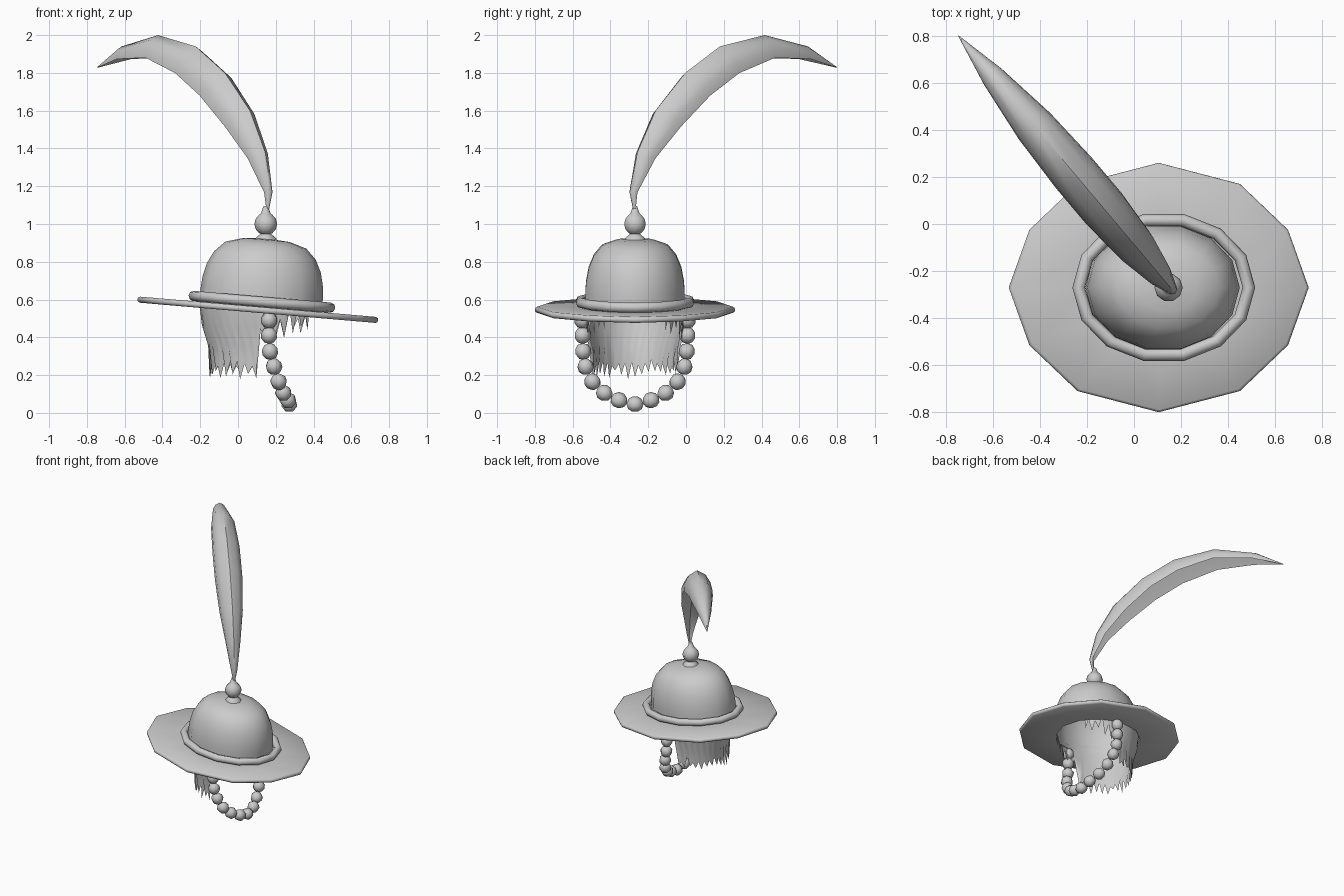
import bpy, bmesh, math, random
from mathutils import Vector, Matrix

if "Cube" in bpy.data.objects:
    bpy.data.objects.remove(bpy.data.objects["Cube"])

random.seed(4)
gray = bpy.data.materials.new("plain_gray")
gray.diffuse_color = (0.6, 0.6, 0.6, 1)
gray.use_nodes = True
gray.node_tree.nodes["Principled BSDF"].inputs["Base Color"].default_value = gray.diffuse_color

CX, CY = 0.115, -0.27
# the whole hat leans down toward +x
TILT = Matrix.Translation((CX, CY, 0.545)) @ Matrix.Rotation(math.radians(4.9), 4, 'Y')


def finish(name, bm, angle=50, matrix=None, normals=True):
    if matrix:
        bm.transform(matrix)
    if normals:
        bmesh.ops.recalc_face_normals(bm, faces=bm.faces)
    mesh = bpy.data.meshes.new(name)
    bm.to_mesh(mesh)
    bm.free()
    mesh.materials.append(gray)
    ob = bpy.data.objects.new(name, mesh)
    bpy.context.collection.objects.link(ob)
    bpy.ops.object.select_all(action='DESELECT')
    ob.select_set(True)
    bpy.context.view_layer.objects.active = ob
    bpy.ops.object.shade_smooth_by_angle(angle=math.radians(angle))
    return ob


def loft(bm, rings, close_rows=False, close_ring=True):
    """Bridge a list of equally long point rings."""
    vs = [[bm.verts.new(p) for p in r] for r in rings]
    n = len(vs[0])
    for i in range(len(vs) if close_rows else len(vs) - 1):
        a, b = vs[i], vs[(i + 1) % len(vs)]
        for j in range(n if close_ring else n - 1):
            k = (j + 1) % n
            bm.faces.new((a[j], a[k], b[k], b[j]))
    return vs


def oval(n, rx, ry, z):
    return [(rx * math.cos(math.tau * i / n), ry * math.sin(math.tau * i / n), z) for i in range(n)]


# brim: twelve-sided plate with a rounded rim and an open middle
quarter = [(0.64, 0), (0.552, 0.245), (0.347, 0.44), (0, 0.53)]
edge = quarter + [(-x, y) for x, y in quarter[2::-1]]
edge += [(x, -y) for x, y in edge[-2:0:-1]]
inner = oval(12, 0.33, 0.27, 0)
bm = bmesh.new()
rings = []
for grow, h in ((-0.02, 0.016), (-0.004, 0.009), (0, 0), (-0.004, -0.009), (-0.02, -0.016)):
    rings.append([(x * (1 + grow) - 0.01, y * (1 + grow), h) for x, y in edge])
rings.append([(x, y, -0.016) for x, y, _ in inner])
rings.append([(x, y, 0.016) for x, y, _ in inner])
loft(bm, rings, close_rows=True)
finish("brim", bm, 50, TILT)

# band: tube around the foot of the crown
bm = bmesh.new()
rings = []
for i in range(8):
    a = math.tau * i / 8
    g = 0.027 * math.cos(a)
    rings.append(oval(14, 0.363 + g, 0.293 + g, 0.044 + 0.027 * math.sin(a)))
loft(bm, rings, close_rows=True)
finish("band", bm, 60, TILT @ Matrix.Translation((0.008, 0, 0)))

# crown: domed oval, open underneath
bm = bmesh.new()
profile = [(1, -0.01), (1, 0.09), (0.985, 0.15), (0.93, 0.225), (0.83, 0.29), (0.66, 0.345), (0.38, 0.372)]
rows = loft(bm, [oval(14, 0.325 * r, 0.27 * r, h) for r, h in profile])
top = bm.verts.new((0, 0, 0.38))
for j in range(14):
    bm.faces.new((rows[-1][j], rows[-1][(j + 1) % 14], top))
finish("crown", bm, 60, TILT @ Matrix.Translation((0.003, 0, 0)))

# finial: collar, ball and feather socket turned in one piece
bm = bmesh.new()
profile = [(0.062, 0.90), (0.055, 0.925), (0.028, 0.948)]
profile += [(0.06 * math.cos(math.radians(a)), 1.0 + 0.06 * math.sin(math.radians(a))) for a in (-54, -27, 0, 27, 54)]
profile += [(0.025, 1.057), (0.012, 1.095)]
rows = loft(bm, [oval(10, r, r, z) for r, z in profile])
bm.faces.new(rows[0])
bm.faces.new(rows[-1])
finish("finial", bm, 50, Matrix.Translation((0.147, CY, 0)))

# feather: folded, arched plume; each station is distance, height, half width, depth
stations = [(0, 1.08, 0.008, 0.012), (-0.02, 1.17, 0.024, 0.03), (0.03, 1.38, 0.055, 0.085),
            (0.155, 1.60, 0.085, 0.135), (0.36, 1.80, 0.1, 0.15), (0.6, 1.94, 0.1, 0.15),
            (0.91, 2.0, 0.087, 0.12), (1.21, 1.94, 0.05, 0.07), (1.412, 1.83, 0.002, 0.003)]
section = [(0, 0), (0.6, -0.22), (0.95, -0.62), (1, -1), (0.55, -0.72), (0, -0.42),
           (-0.55, -0.72), (-1, -1), (-0.95, -0.62), (-0.6, -0.22)]
along, across, up = Vector((-0.644, 0.765, 0)), Vector((0.765, 0.644, 0)), Vector((0, 0, 1))
base = Vector((0.163, -0.28, 0))
bm = bmesh.new()
rings = []
for i, (s, z, w, d) in enumerate(stations):
    p, q = stations[max(i - 1, 0)], stations[min(i + 1, len(stations) - 1)]
    t = Vector((q[0] - p[0], q[1] - p[1])).normalized()
    normal = up * t.x - along * t.y
    rings.append([base + along * s + up * z + across * (u * w) + normal * (v * d) for u, v in section])
rows = loft(bm, rings)
bm.faces.new(rows[0])
bm.faces.new(rows[-1])
finish("feather", bm, 55)

# hair: ragged sheet, long at the back (-x), short at the sides, open at the front
bm = bmesh.new()
n = 61
rings = [[], [], [], []]
for i in range(n):
    a = math.radians(38 + 284 * i / (n - 1))
    c, s = math.cos(a), math.sin(a)
    long = c < -0.08
    tip = (0.19 if long else 0.36 + 0.1 * max(c, 0)) + random.uniform(-0.015, 0.035)
    if i % 2:
        tip += random.uniform(0.05, 0.08) if long else random.uniform(0.07, 0.12)
    for k in range(4):
        z = 0.56 + (tip - 0.56) * (0, 0.3, 0.65, 1)[k]
        shrink = 1 - 0.95 * min(max(0.5 - z, 0), 0.2) * (1 if long else 0.4)
        shrink += 0.03 * (z < 0.25)
        rings[k].append((CX + 0.005 + 0.322 * c * shrink, CY + 0.265 * s * shrink, z))
loft(bm, rings, close_ring=False)
finish("hair", bm, 60)

# bead string: half of the loop (x, offset from middle, z), mirrored across the middle
half = [(0.165, 0.278, 0.49), (0.165, 0.278, 0.41), (0.17, 0.275, 0.325), (0.19, 0.262, 0.245),
        (0.215, 0.225, 0.165), (0.24, 0.162, 0.105), (0.265, 0.085, 0.066)]
beads = half + [(0.272, 0, 0.045)] + [(x, -y, z) for x, y, z in half[::-1]]
bm = bmesh.new()
for i, (x, y, z) in enumerate(beads):
    p, q = beads[max(i - 1, 0)], beads[min(i + 1, len(beads) - 1)]
    turn = (Vector(q) - Vector(p)).to_track_quat('Z', 'Y').to_matrix().to_4x4()
    bmesh.ops.create_uvsphere(bm, u_segments=7, v_segments=5, radius=0.045,
                              matrix=Matrix.Translation((x, CY + y, z)) @ turn)
finish("bead_string", bm, 60)
